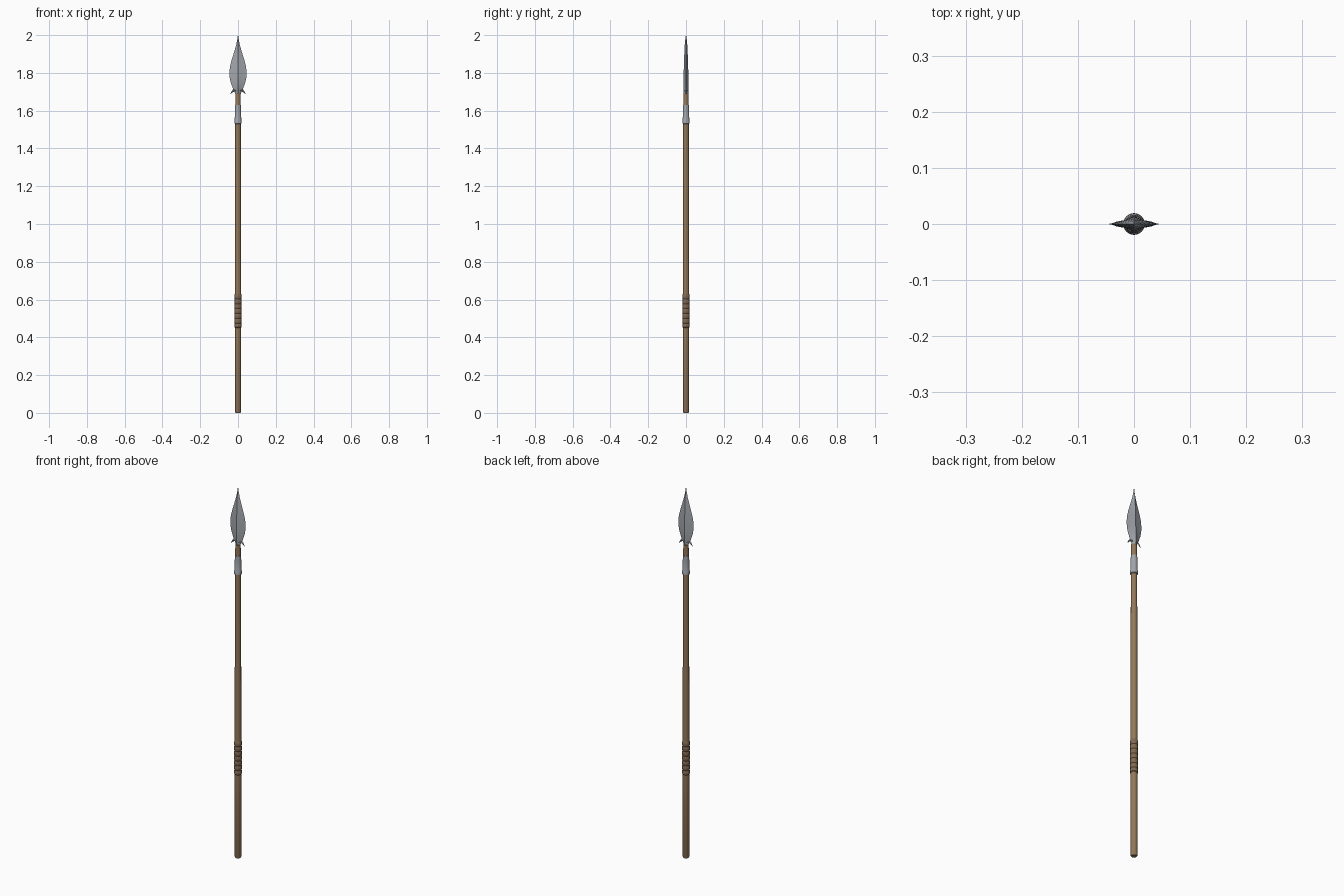
import bpy, bmesh, math

if "Cube" in bpy.data.objects:
    bpy.data.objects.remove(bpy.data.objects["Cube"])


def material(name, color):
    m = bpy.data.materials.new(name)
    m.diffuse_color = (*color, 1)
    m.use_nodes = True
    m.node_tree.nodes["Principled BSDF"].inputs["Base Color"].default_value = m.diffuse_color
    return m


wood = material("wood", (0.30, 0.19, 0.10))
leather = material("leather", (0.22, 0.14, 0.08))
steel = material("steel", (0.36, 0.38, 0.41))


def loft(name, rings, mat, angle=30):
    """Skin a stack of equal-length point rings and cap both ends."""
    bm = bmesh.new()
    loops = [[bm.verts.new(p) for p in ring] for ring in rings]
    n = len(loops[0])
    for a, b in zip(loops, loops[1:]):
        for i in range(n):
            j = (i + 1) % n
            bm.faces.new((a[i], a[j], b[j], b[i]))
    bm.faces.new(loops[0][::-1])
    bm.faces.new(loops[-1])
    bmesh.ops.recalc_face_normals(bm, faces=bm.faces)
    me = bpy.data.meshes.new(name)
    bm.to_mesh(me)
    bm.free()
    ob = bpy.data.objects.new(name, me)
    bpy.context.collection.objects.link(ob)
    me.materials.append(mat)
    bpy.ops.object.select_all(action='DESELECT')
    bpy.context.view_layer.objects.active = ob
    ob.select_set(True)
    bpy.ops.object.shade_smooth_by_angle(angle=math.radians(angle))
    return ob


def lathe(name, profile, mat, sides=16):
    return loft(name, [[(r * math.cos(math.tau * i / sides), r * math.sin(math.tau * i / sides), z)
                        for i in range(sides)] for r, z in profile], mat)


# Wooden shaft with softened butt
lathe("shaft", [(0.014, 0), (0.0165, 0.005), (0.0165, 0.6), (0.016, 1.2),
                (0.0145, 1.55), (0.0135, 1.69)], wood)

# Leather grip: sleeve with raised wrap turns
turns, z0, z1 = 7, 0.45, 0.63
pitch = (z1 - z0) / turns
grip = [(0.0165, z0)]
for k in range(turns):
    z = z0 + k * pitch
    grip += [(0.0195, z + 0.15 * pitch), (0.0195, z + 0.7 * pitch), (0.0172, z + 0.95 * pitch)]
grip.append((0.0165, z1))
lathe("grip_wrap", grip, leather)

# Metal collar with a rim at its base
lathe("collar", [(0.016, 1.53), (0.019, 1.532), (0.019, 1.545), (0.0175, 1.55),
                 (0.0165, 1.60), (0.015, 1.63), (0.0135, 1.631)], steel)

# Leaf blade: concave diamond sections (z, half width, half thickness)
sections = [(1.68, 0.012, 0.012), (1.70, 0.018, 0.014), (1.72, 0.028, 0.014),
            (1.75, 0.039, 0.0135), (1.775, 0.044, 0.013), (1.80, 0.0455, 0.0125),
            (1.83, 0.043, 0.0115), (1.86, 0.036, 0.0105), (1.89, 0.027, 0.0095),
            (1.92, 0.0175, 0.0085), (1.945, 0.0105, 0.007), (1.97, 0.005, 0.005),
            (2.0, 0.0005, 0.0005)]
loft("blade", [[(w, 0, z), (w * .45, t * .45, z), (0, t, z), (-w * .45, t * .45, z),
                (-w, 0, z), (-w * .45, -t * .45, z), (0, -t, z), (w * .45, -t * .45, z)]
               for z, w, t in sections], steel, 25)

# Pair of small barbs sweeping out and down from the blade base
for side, label in ((1, "right"), (-1, "left")):
    path = [(0.010, 1.705, 0.007), (0.022, 1.708, 0.006), (0.032, 1.70, 0.004), (0.041, 1.686, 0.0004)]
    loft("barb_" + label, [[(side * x, r, z), (side * (x + r * .5), 0, z + r),
                            (side * x, -r, z), (side * (x - r * .5), 0, z - r)]
                           for x, z, r in path], steel)
